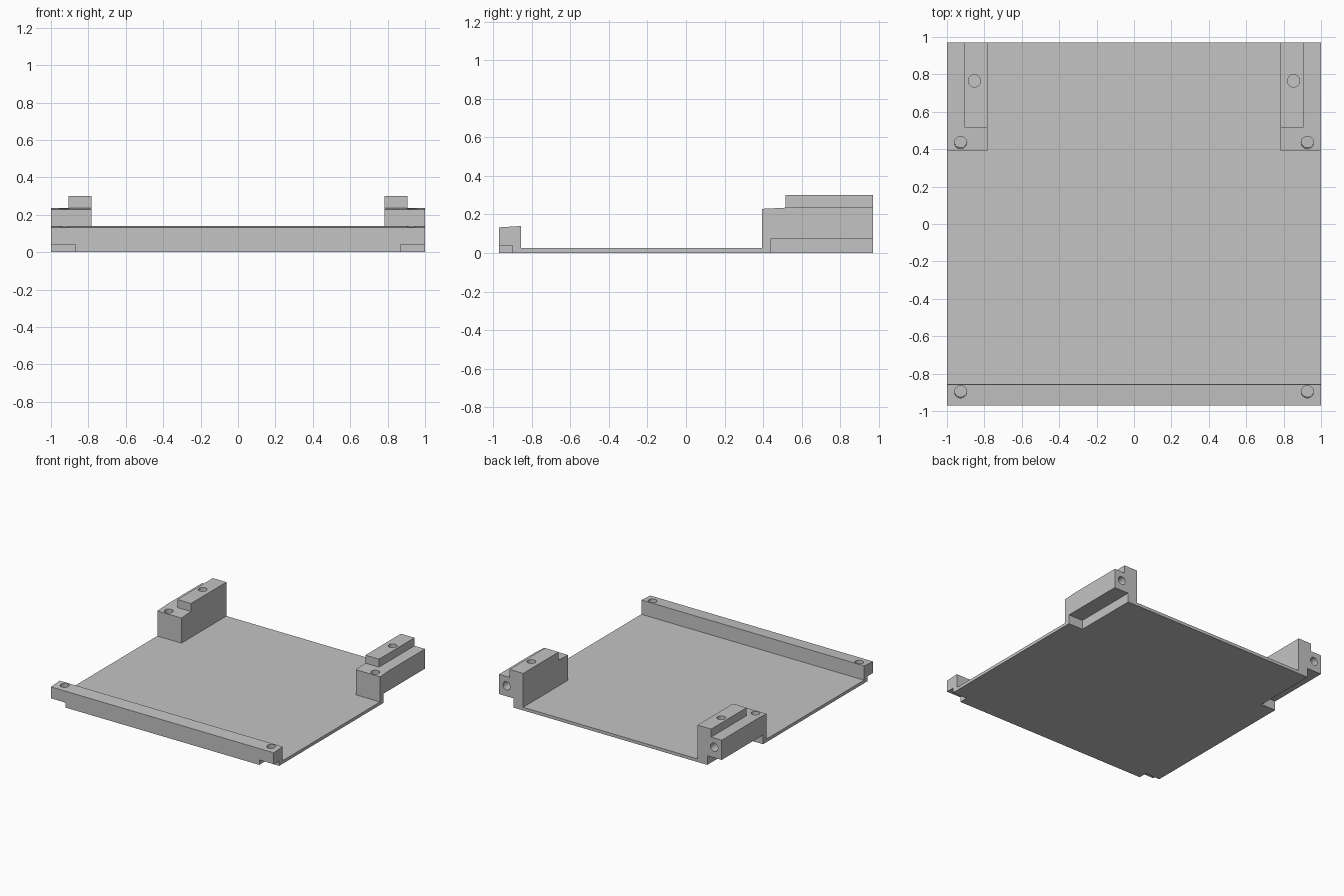
import bpy, bmesh, math
from mathutils import Matrix, Vector

cube = bpy.data.objects.get("Cube")
if cube:
    bpy.data.objects.remove(cube, do_unlink=True)

# Single grey material
grey = bpy.data.materials.new("plain_grey")
grey.use_nodes = True
colour = (0.55, 0.55, 0.55, 1)
grey.diffuse_color = colour
grey.node_tree.nodes["Principled BSDF"].inputs["Base Color"].default_value = colour


def finish(name, bm):
    bmesh.ops.recalc_face_normals(bm, faces=bm.faces[:])
    mesh = bpy.data.meshes.new(name)
    bm.to_mesh(mesh)
    bm.free()
    mesh.materials.append(grey)
    obj = bpy.data.objects.new(name, mesh)
    bpy.context.collection.objects.link(obj)
    return obj


def extrude_x(name, profile, x0, x1):
    """Prism from a (y, z) side profile."""
    bm = bmesh.new()
    face = bm.faces.new([bm.verts.new((x0, y, z)) for y, z in profile])
    ext = bmesh.ops.extrude_face_region(bm, geom=[face])["geom"]
    moved = [v for v in ext if isinstance(v, bmesh.types.BMVert)]
    bmesh.ops.translate(bm, verts=moved, vec=(x1 - x0, 0, 0))
    return finish(name, bm)


def box(name, x, y, z):
    return extrude_x(name, [(y[0], z[0]), (y[1], z[0]), (y[1], z[1]), (y[0], z[1])], *x)


def drill(name, mouth, depth, direction):
    """Blind hole cutter starting just outside the mouth."""
    d = Vector(direction).normalized()
    over = 0.03
    turn = d.to_track_quat('Z', 'Y').to_matrix().to_4x4()
    centre = Vector(mouth) + d * (depth - over) / 2
    bm = bmesh.new()
    bmesh.ops.create_cone(bm, cap_ends=True, segments=32, radius1=0.033, radius2=0.033,
                          depth=depth + over, matrix=Matrix.Translation(centre) @ turn)
    return finish(name, bm)


def combine(body, tool, operation):
    tool.hide_render = True
    mod = body.modifiers.new(tool.name, 'BOOLEAN')
    mod.operation = operation
    mod.solver = 'EXACT'
    mod.object = tool
    bpy.context.view_layer.objects.active = body
    bpy.ops.object.modifier_apply(modifier=mod.name)
    bpy.data.objects.remove(tool, do_unlink=True)


# Thin base plate
tray = box("mounting_tray", (-1, 1), (-0.97, 0.97), (0, 0.025))

# Front bar with gently sloping top
combine(tray, extrude_x("front_bar", [(-0.97, 0), (-0.855, 0), (-0.857, 0.14), (-0.97, 0.133)],
                        -1, 1), 'UNION')

for side, s in (("left", 1), ("right", -1)):
    def span(a, b):
        return tuple(sorted((s * a, s * b)))

    # Rear block and the raised rail along its inner edge
    combine(tray, extrude_x(side + "_rear_block",
                            [(0.393, 0), (0.97, 0), (0.97, 0.235), (0.515, 0.235), (0.393, 0.229)],
                            *span(0.783, 1)), 'UNION')
    combine(tray, box(side + "_rail", span(0.783, 0.905), (0.515, 0.97), (0.15, 0.3)), 'UNION')

    # Notches under the outer corners
    combine(tray, box(side + "_front_notch", span(0.87, 1.1), (-1.1, -0.9), (-0.1, 0.04)), 'DIFFERENCE')
    combine(tray, box(side + "_rear_notch", span(0.87, 1.1), (0.44, 1.1), (-0.1, 0.075)), 'DIFFERENCE')

    # Screw holes from above and from the back
    tilt = (0, 0.055, -1)
    combine(tray, drill(side + "_front_hole", (s * 0.927, -0.897, 0.137), 0.08, tilt), 'DIFFERENCE')
    combine(tray, drill(side + "_block_hole", (s * 0.927, 0.435, 0.231), 0.11, tilt), 'DIFFERENCE')
    combine(tray, drill(side + "_rail_hole", (s * 0.853, 0.765, 0.3), 0.12, (0, 0, -1)), 'DIFFERENCE')
    combine(tray, drill(side + "_back_hole", (s * 0.932, 0.97, 0.16), 0.2, (0, -1, 0)), 'DIFFERENCE')

# Smooth hole walls, sharp edges elsewhere
bpy.ops.object.select_all(action='DESELECT')
tray.select_set(True)
bpy.context.view_layer.objects.active = tray
bpy.ops.object.shade_smooth_by_angle(angle=math.radians(30))
